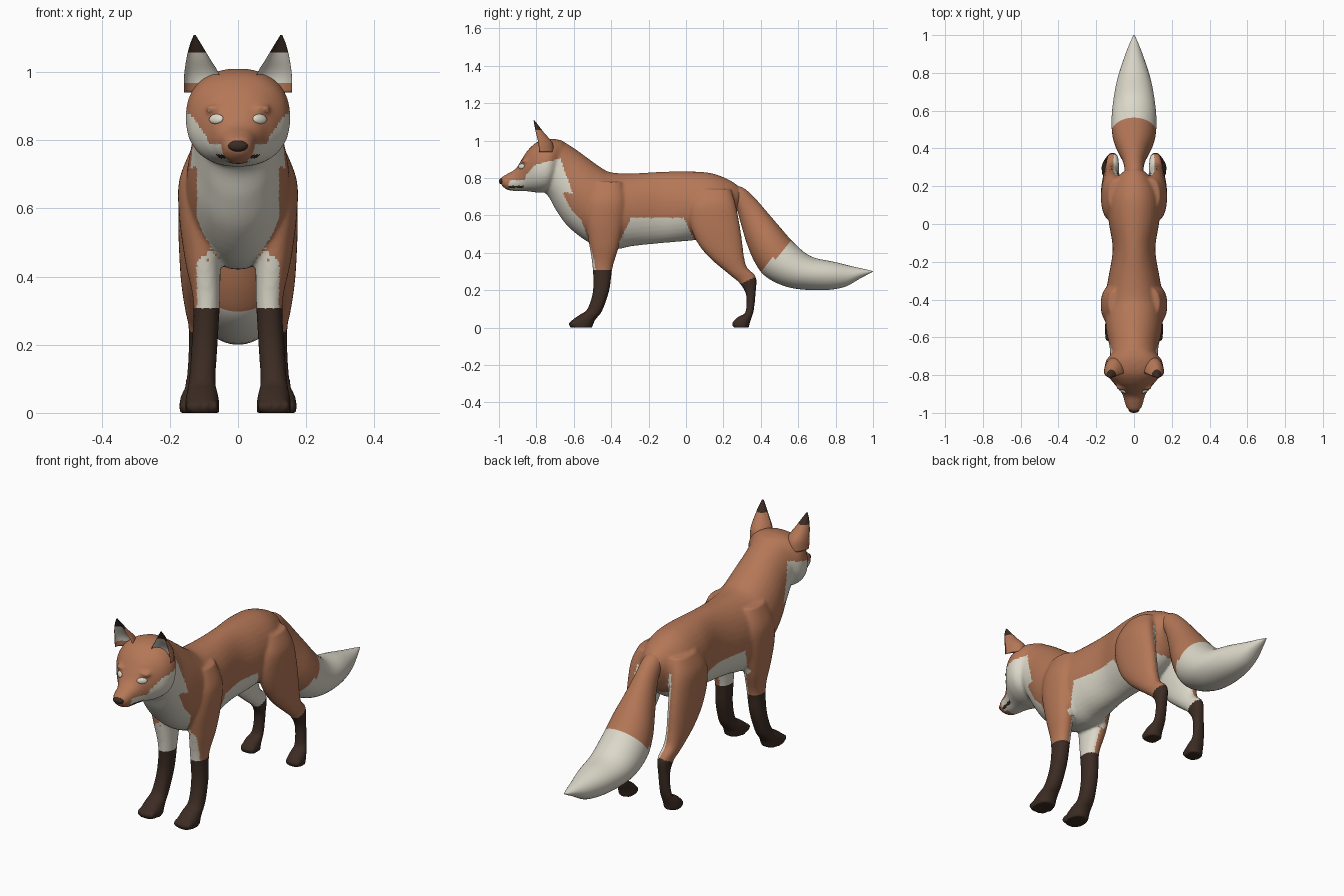
import bpy, bmesh, math
from mathutils import Matrix, Vector
from mathutils.bvhtree import BVHTree


def material(name, rgb):
    m = bpy.data.materials.new(name)
    m.diffuse_color = (*rgb, 1)
    return m


MATS = [material("orange_fur", (0.46, 0.185, 0.095)),
        material("white_fur", (0.72, 0.69, 0.59)),
        material("dark_fur", (0.045, 0.025, 0.017))]
ORANGE, WHITE, DARK = range(3)


def smooth_rows(rows, steps=5):
    """Catmull-Rom interpolation of the section table."""
    out = []
    for i in range(len(rows) - 1):
        a, b, c, d = (rows[max(i - 1, 0)], rows[i], rows[i + 1], rows[min(i + 2, len(rows) - 1)])
        for k in range(steps):
            t = k / steps
            out.append([0.5 * (2 * q + (r - p) * t + (2 * p - 5 * q + 4 * r - s) * t * t
                               + (3 * q - p - 3 * r + s) * t ** 3) for p, q, r, s in zip(a, b, c, d)])
    return out + [list(rows[-1])]


def loft(bm, rows, side=1, power=2.0, dent=0.0, sides=36):
    """Rows: y,z of the front/top point, y,z of the rear/bottom point, centre x, half width."""
    rings = []
    for y1, z1, y2, z2, xc, w in smooth_rows(rows):
        ring = []
        for i in range(sides):
            a = math.tau * i / sides
            c, s = (math.copysign(abs(f(a)) ** (2 / power), f(a)) for f in (math.cos, math.sin))
            if c > 0:
                c *= 1 - dent
            ring.append(bm.verts.new((side * (xc + w * s), (y1 + y2) / 2 + c * (y1 - y2) / 2,
                                      (z1 + z2) / 2 + c * (z1 - z2) / 2)))
        rings.append(ring)
    for r, q in zip(rings, rings[1:]):
        for i in range(sides):
            j = (i + 1) % sides
            bm.faces.new((r[i], r[j], q[j], q[i]))
    bm.faces.new(rings[0])
    bm.faces.new(rings[-1])


def ball(bm, centre, radii, rot=Matrix()):
    m = Matrix.Translation(centre) @ rot @ Matrix.Diagonal((*radii, 1))
    bmesh.ops.create_uvsphere(bm, u_segments=20, v_segments=12, radius=1, matrix=m)


def make_object(name, bm):
    bmesh.ops.recalc_face_normals(bm, faces=bm.faces)
    mesh = bpy.data.meshes.new(name)
    bm.to_mesh(mesh)
    bm.free()
    ob = bpy.data.objects.new(name, mesh)
    bpy.context.collection.objects.link(ob)
    return ob


def paint(ob, rule):
    ob.data.materials.clear()
    for m in MATS:
        ob.data.materials.append(m)
    for p in ob.data.polygons:
        p.use_smooth = True
        p.material_index = rule(p.center, p.normal)


# Section tables
TORSO = [(0.30, 0.74, 0.26, 0.60, 0, 0.05), (0.24, 0.785, 0.22, 0.53, 0, 0.10),
         (0.14, 0.825, 0.14, 0.48, 0, 0.135), (0.02, 0.835, 0.02, 0.465, 0, 0.135),
         (-0.13, 0.833, -0.13, 0.452, 0, 0.113), (-0.28, 0.825, -0.28, 0.437, 0, 0.135),
         (-0.40, 0.83, -0.38, 0.42, 0, 0.155), (-0.46, 0.86, -0.50, 0.445, 0, 0.155),
         (-0.53, 0.91, -0.62, 0.53, 0, 0.145), (-0.60, 0.96, -0.69, 0.62, 0, 0.13),
         (-0.67, 1.0, -0.735, 0.70, 0, 0.125), (-0.74, 1.01, -0.78, 0.74, 0, 0.115)]
HEAD = [(-0.66, 1.0, -0.68, 0.78, 0, 0.10), (-0.72, 1.01, -0.735, 0.73, 0, 0.15),
        (-0.79, 0.995, -0.79, 0.722, 0, 0.145), (-0.84, 0.955, -0.84, 0.728, 0, 0.11),
        (-0.875, 0.905, -0.87, 0.73, 0, 0.08), (-0.91, 0.85, -0.91, 0.73, 0, 0.058),
        (-0.95, 0.825, -0.945, 0.734, 0, 0.048), (-0.98, 0.808, -0.965, 0.742, 0, 0.038),
        (-0.996, 0.79, -0.985, 0.76, 0, 0.02)]
FRONT_LEG = [(-0.50, 0.78, -0.34, 0.78, 0.085, 0.05), (-0.53, 0.68, -0.32, 0.68, 0.105, 0.068),
             (-0.535, 0.57, -0.33, 0.57, 0.11, 0.062), (-0.52, 0.46, -0.36, 0.43, 0.103, 0.052),
             (-0.50, 0.33, -0.393, 0.32, 0.092, 0.039), (-0.497, 0.20, -0.41, 0.20, 0.098, 0.038),
             (-0.527, 0.10, -0.448, 0.09, 0.105, 0.039), (-0.57, 0.068, -0.483, 0.045, 0.105, 0.046),
             (-0.61, 0.038, -0.495, 0.02, 0.105, 0.05), (-0.622, 0, -0.50, 0, 0.105, 0.05)]
HIND_LEG = [(0.06, 0.74, 0.24, 0.74, 0.085, 0.05), (0.02, 0.66, 0.265, 0.66, 0.11, 0.06),
            (0.02, 0.56, 0.285, 0.56, 0.118, 0.057), (0.06, 0.455, 0.30, 0.46, 0.12, 0.052),
            (0.13, 0.37, 0.31, 0.38, 0.12, 0.046), (0.23, 0.285, 0.327, 0.32, 0.117, 0.038),
            (0.288, 0.235, 0.374, 0.27, 0.113, 0.032), (0.322, 0.17, 0.372, 0.18, 0.117, 0.028),
            (0.317, 0.08, 0.362, 0.09, 0.123, 0.031), (0.285, 0.062, 0.348, 0.045, 0.128, 0.038),
            (0.255, 0.035, 0.34, 0.02, 0.13, 0.042), (0.25, 0, 0.337, 0, 0.13, 0.042)]
TAIL = [(0.22, 0.76, 0.20, 0.66, 0, 0.05), (0.30, 0.75, 0.265, 0.64, 0, 0.05),
        (0.37, 0.69, 0.295, 0.55, 0, 0.058), (0.44, 0.61, 0.325, 0.45, 0, 0.08),
        (0.50, 0.54, 0.37, 0.345, 0, 0.105), (0.58, 0.45, 0.43, 0.27, 0, 0.118),
        (0.67, 0.38, 0.55, 0.215, 0, 0.115), (0.79, 0.352, 0.71, 0.20, 0, 0.092),
        (0.90, 0.325, 0.84, 0.215, 0, 0.055), (0.96, 0.312, 0.93, 0.262, 0, 0.027),
        (1.0, 0.302, 0.995, 0.297, 0, 0.004)]
EAR = [(-0.865, 0.94, -0.705, 0.94, 0.105, 0.054), (-0.865, 0.99, -0.715, 0.99, 0.106, 0.052),
       (-0.847, 1.04, -0.757, 1.04, 0.117, 0.034), (-0.832, 1.08, -0.788, 1.08, 0.124, 0.017),
       (-0.82, 1.108, -0.81, 1.108, 0.127, 0.003)]

# Body: torso, head, legs, toes and brows fused into one skin
bm = bmesh.new()
loft(bm, TORSO)
loft(bm, HEAD, power=2.3)
for s in (-1, 1):
    loft(bm, FRONT_LEG, s, 2.2)
    loft(bm, HIND_LEG, s, 2.2)
    ball(bm, (s * 0.066, -0.858, 0.892), (0.032, 0.024, 0.012))
    for k in (-1.5, -0.5, 0.5, 1.5):
        tuck = 0.006 * abs(k)
        ball(bm, (s * (0.105 + 0.024 * k), -0.606 + tuck, 0.019), (0.0125, 0.026, 0.019))
        ball(bm, (s * (0.13 + 0.02 * k), 0.265 + tuck, 0.018), (0.0105, 0.024, 0.018))
body = make_object("body", bm)
remesh = body.modifiers.new("fuse", 'REMESH')
remesh.mode = 'VOXEL'
remesh.voxel_size = 0.008
soften = body.modifiers.new("soften", 'SMOOTH')
soften.factor = 0.5
soften.iterations = 5
fused = bpy.data.meshes.new_from_object(body.evaluated_get(bpy.context.evaluated_depsgraph_get()))
body.modifiers.clear()
body.data = fused


def body_rule(c, n):
    x, y, z = abs(c.x), c.y, c.z
    inward = -n.x * math.copysign(1, c.x)
    # Dark stockings
    if (y < -0.3 and z < 0.305) or (y > 0.15 and z < 0.235 + 0.5 * (y - 0.295)):
        return DARK
    # Inner thighs and rump
    if y > 0.055:
        return WHITE if x < 0.11 and (inward > 0.25 or n.z < -0.6) else ORANGE
    # Belly and inner front legs
    if y > -0.36:
        return WHITE if z < min(0.585, 0.45 + 2.1 * (y + 0.36), 0.45 + 2 * (0.055 - y)) else ORANGE
    if y > -0.56 and z < 0.5 and (inward > 0.3 or n.z < -0.6):
        return WHITE
    # Muzzle and chin
    if y < -0.86:
        if abs(z - 0.752) < 0.006 and -0.95 < y < -0.87 and x > 0.025:
            return DARK
        side_patch = x > 0.03 and z < 0.79 and y > -0.945
        return WHITE if side_patch or (n.z < -0.6 and y > -0.92) else ORANGE
    # Cheeks, throat and chest
    cheek_top = 0.87 + (y + 0.81) * (1.2 if y < -0.81 else 0.25)
    in_front = y < -0.65 + 0.34 * (0.845 - z)
    if in_front and z < cheek_top and (z > 0.72 or x < 0.12):
        return WHITE
    return ORANGE


paint(body, body_rule)

# Tail with a white tip
bm = bmesh.new()
loft(bm, TAIL, sides=48)
tail = make_object("tail", bm)
paint(tail, lambda c, n: WHITE if c.y - c.z > 0.10 and c.y > 0.36 else ORANGE)

# Ears: scooped fronts and dark tips; eyes laid on the face
skin = BVHTree.FromPolygons([v.co for v in fused.vertices], [tuple(p.vertices) for p in fused.polygons])
for s, label in ((-1, "left"), (1, "right")):
    bm = bmesh.new()
    loft(bm, EAR, s, dent=1.55)
    ear = make_object(label + "_ear", bm)
    paint(ear, lambda c, n: DARK if c.z > 1.055 else WHITE if n.y < -0.25 and c.z > 0.97 else ORANGE)

    bm = bmesh.new()
    spot, normal, _, _ = skin.ray_cast(Vector((s * 0.064, -2, 0.862)), Vector((0, 1, 0)))
    ball(bm, spot, (0.025, 0.015, 0.009), normal.to_track_quat('Z', 'Y').to_matrix().to_4x4())
    paint(make_object(label + "_eye", bm), lambda c, n: WHITE)

# Nose
bm = bmesh.new()
ball(bm, (0, -0.984, 0.783), (0.029, 0.016, 0.017))
paint(make_object("nose", bm), lambda c, n: DARK)
